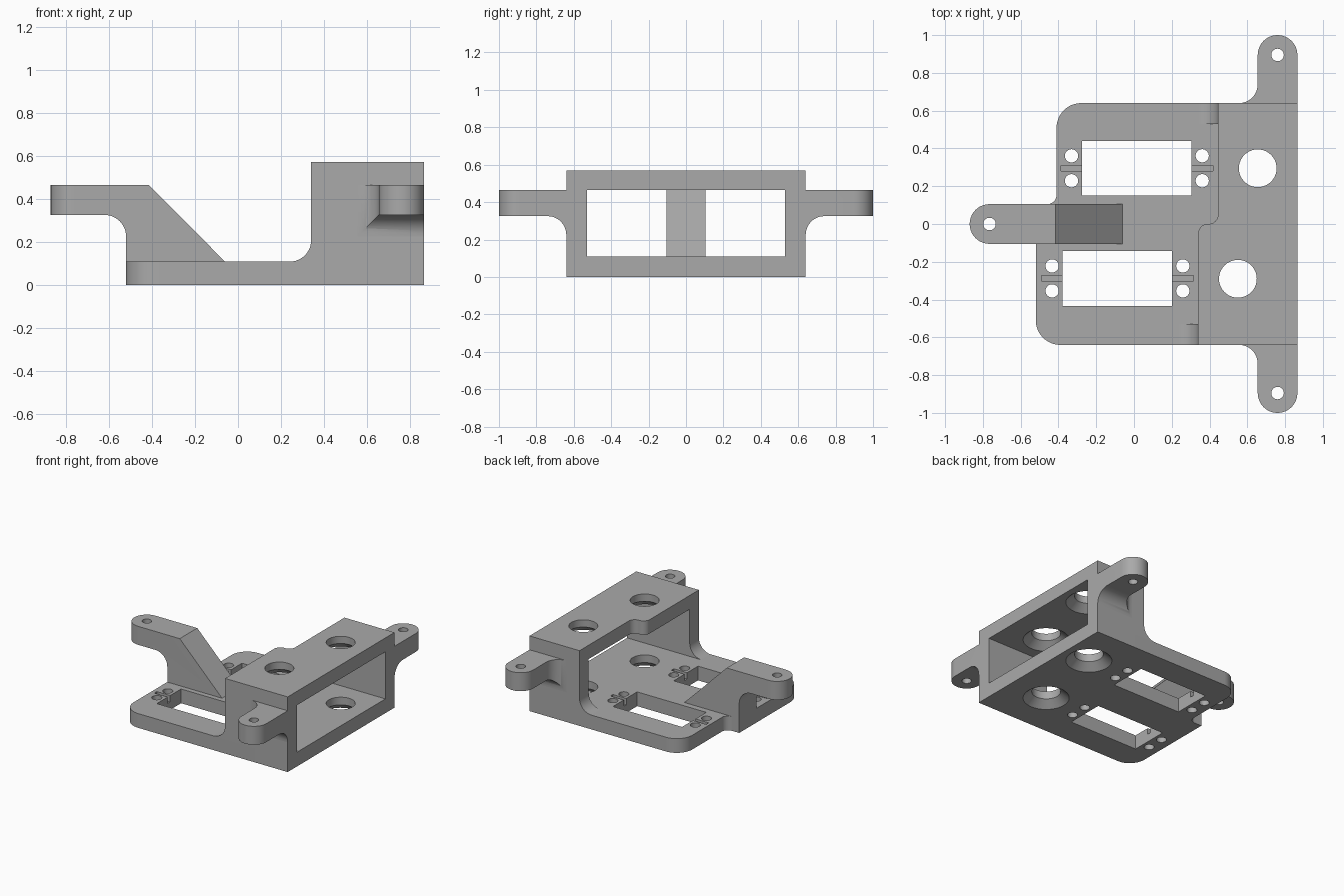
import bpy, bmesh, math
from mathutils import Vector, Matrix

cube = bpy.data.objects.get("Cube")
if cube:
    bpy.data.objects.remove(cube, do_unlink=True)

grey = bpy.data.materials.new("plain grey")
grey.use_nodes = True
COLOUR = (0.4, 0.4, 0.4, 1)
grey.diffuse_color = COLOUR
grey.node_tree.nodes["Principled BSDF"].inputs["Base Color"].default_value = COLOUR

EDGE, WALL, FLOOR, CEIL, TOP = 0.865, 0.53, 0.108, 0.465, 0.57
SIDE = 0.64


def outline(corners, steps=12):
    """Polygon whose corners (u, v, radius) are rounded, convex or concave."""
    pts = []
    for i, c in enumerate(corners):
        p = Vector(c[:2])
        r = c[2] if len(c) > 2 else 0
        if not r:
            pts.append(p)
            continue
        a = (Vector(corners[i - 1][:2]) - p).normalized()
        b = (Vector(corners[(i + 1) % len(corners)][:2]) - p).normalized()
        centre = p + (a + b) * r  # right-angled corners
        for k in range(steps + 1):
            t = k / steps * math.pi / 2
            pts.append(centre - b * r * math.cos(t) - a * r * math.sin(t))
    return [p for i, p in enumerate(pts) if (p - pts[i - 1]).length > 1e-4]


def add_object(name, bm):
    bmesh.ops.recalc_face_normals(bm, faces=bm.faces)
    mesh = bpy.data.meshes.new(name)
    bm.to_mesh(mesh)
    bm.free()
    mesh.materials.append(grey)
    ob = bpy.data.objects.new(name, mesh)
    bpy.context.collection.objects.link(ob)
    return ob


def prism(name, corners, lo, hi, axis="z"):
    """Extrude an outline along one axis."""
    place = {"z": lambda u, v, w: (u, v, w),
             "y": lambda u, v, w: (u, w, v),
             "x": lambda u, v, w: (w, u, v)}[axis]
    bm = bmesh.new()
    face = bm.faces.new([bm.verts.new(place(p.x, p.y, lo)) for p in outline(corners)])
    new = bmesh.ops.extrude_face_region(bm, geom=[face])["geom"]
    bmesh.ops.translate(bm, vec=place(0, 0, hi - lo),
                        verts=[g for g in new if isinstance(g, bmesh.types.BMVert)])
    return add_object(name, bm)


def box(x0, x1, y0, y1, z0, z1):
    return prism("cutter", [(x0, y0), (x1, y0), (x1, y1), (x0, y1)], z0, z1)


def drill(x, y, z0, z1, r0, r1=None):
    bm = bmesh.new()
    bmesh.ops.create_cone(bm, cap_ends=True, segments=40, radius1=r0,
                          radius2=r0 if r1 is None else r1, depth=z1 - z0,
                          matrix=Matrix.Translation((x, y, (z0 + z1) / 2)))
    return add_object("cutter", bm)


def combine(ob, tools, operation="DIFFERENCE"):
    """Apply booleans in turn and drop the tools."""
    for tool in tools:
        mod = ob.modifiers.new("cut", "BOOLEAN")
        mod.operation, mod.solver, mod.object = operation, "EXACT", tool
        bpy.context.view_layer.objects.active = ob
        bpy.ops.object.modifier_apply(modifier=mod.name)
        bpy.data.objects.remove(tool, do_unlink=True)


def countersunk(x, y, z):
    """Large hole that flares out towards the underside at height z."""
    return [drill(x, y, z - 0.1, z + 0.2, 0.1), drill(x, y, z - 0.01, z + 0.05, 0.172, 0.1)]


BIG_HOLES = [(0.655, 0.295), (0.55, -0.29)]

# Base plate with staggered, rounded left edge
base = prism("base_plate", [
    (-0.52, -SIDE, 0.13), (EDGE, -SIDE), (EDGE, SIDE), (-0.41, SIDE, 0.13),
    (-0.41, 0.105, 0.05), (-0.52, 0.105)], 0, FLOOR)

# Motor windows, their screw holes and shallow grooves
cuts = []
for cx, cy in [(0.015, 0.295), (-0.0875, -0.288)]:
    cuts.append(box(cx - 0.29, cx + 0.29, cy - 0.145, cy + 0.145, -0.1, 0.2))
    for side in (-1, 1):
        gx = cx + side * 0.335
        cuts.append(box(gx - 0.067, gx + 0.067, cy - 0.015, cy + 0.015, 0.06, 0.2))
        cuts += [drill(cx + side * 0.346, cy + dy, -0.1, 0.2, 0.035) for dy in (-0.066, 0.066)]
for x, y in BIG_HOLES:
    cuts += countersunk(x, y, 0)
combine(base, cuts)

# Roof with a stepped left edge
roof = prism("roof_plate", [
    (0.34, -SIDE), (EDGE, -SIDE), (EDGE, SIDE), (0.445, SIDE),
    (0.445, 0, 0.05), (0.34, 0, 0.05)], CEIL, TOP)
combine(roof, [c for x, y in BIG_HOLES for c in countersunk(x, y, CEIL)])

# Side walls, filleted into the base
walls = []
for name, x, y0, y1 in [("right_wall", 0.34, -SIDE, -WALL), ("left_wall", 0.445, WALL, SIDE)]:
    walls.append(prism(name, [(x - 0.1, FLOOR), (x, FLOOR, 0.1), (x, CEIL),
                              (EDGE, CEIL), (EDGE, FLOOR)], y0, y1, "y"))

# Sloped arm with a round, drilled end
arm = prism("sloped_arm", [
    (-0.52, FLOOR), (-0.52, 0.325, 0.1), (-0.95, 0.325), (-0.95, CEIL),
    (-0.415, CEIL), (-0.06, FLOOR)], -0.2, 0.2, "y")
plan = prism("cutter", [(-0.87, -0.105, 0.105), (0.1, -0.105),
                        (0.1, 0.105), (-0.87, 0.105, 0.105)], -0.1, 0.7)
combine(arm, [plan], "INTERSECT")
combine(arm, [drill(-0.765, 0, 0.2, 0.6, 0.033)])

# Mounting ears, filleted in plan and underneath
ears = []
for name, s in [("left_ear", 1), ("right_ear", -1)]:
    ear = prism(name, [(0.555, s * 0.63), (0.555, s * SIDE), (0.655, s * SIDE, 0.1),
                       (0.655, s, 0.105), (EDGE, s, 0.105), (EDGE, s * 0.63)], 0.1, 0.7)
    profile = prism("cutter", [(s * 0.5, 0.225), (s * SIDE, 0.225), (s * SIDE, 0.325, 0.1),
                               (s * 1.1, 0.325), (s * 1.1, CEIL), (s * 0.5, CEIL)],
                    0.4, 1, "x")
    combine(ear, [profile], "INTERSECT")
    combine(ear, [drill(0.76, s * 0.895, 0.2, 0.6, 0.033)])
    ears.append(ear)

# Smooth the curved faces, keep real edges sharp
bpy.ops.object.select_all(action="DESELECT")
for ob in [base, roof, arm, *walls, *ears]:
    ob.select_set(True)
    bpy.context.view_layer.objects.active = ob
bpy.ops.object.shade_smooth_by_angle(angle=math.radians(30))
